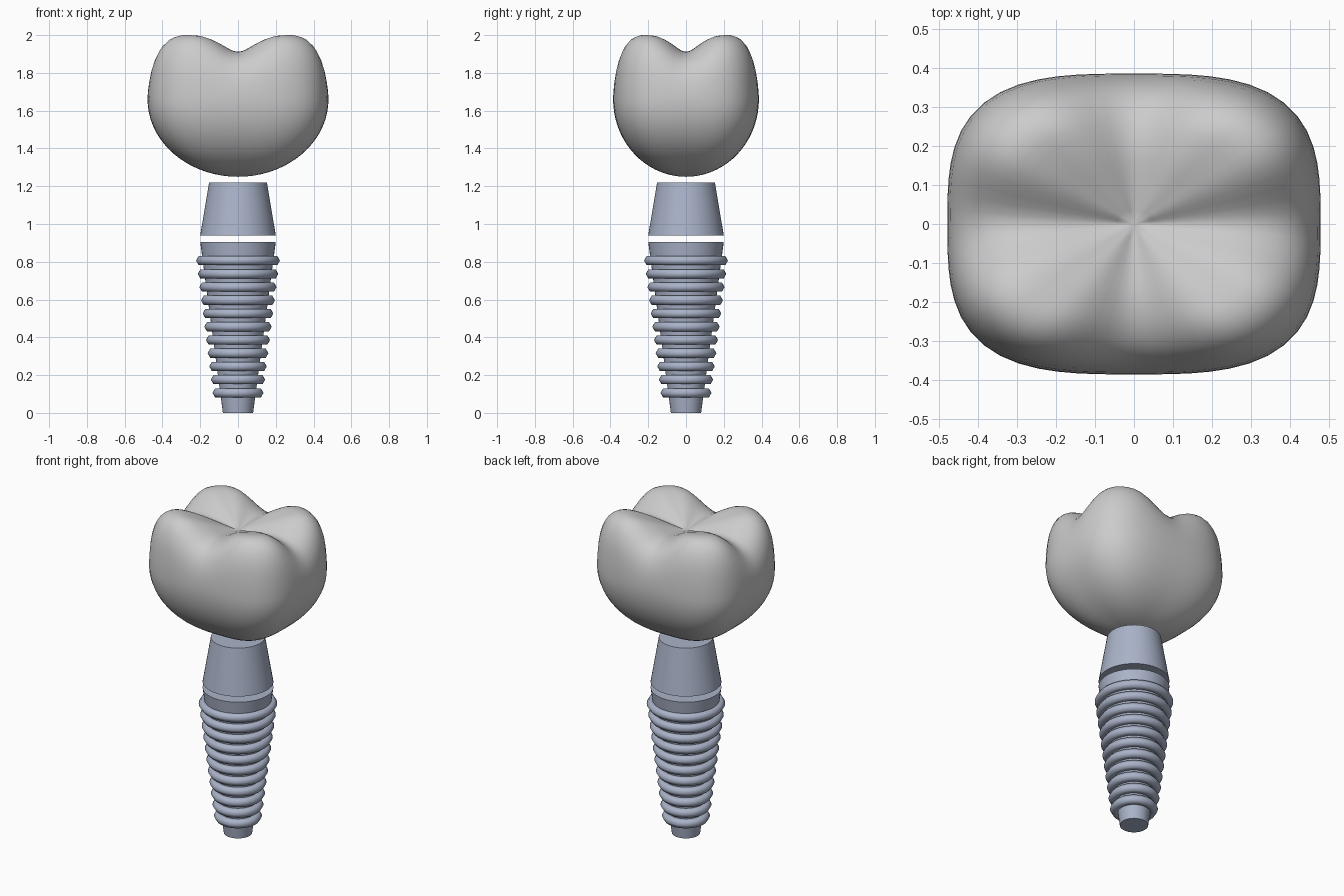
import bpy, bmesh, math

if "Cube" in bpy.data.objects:
    bpy.data.objects.remove(bpy.data.objects["Cube"])

def material(name, rgb):
    m = bpy.data.materials.new(name)
    m.diffuse_color = (*rgb, 1)
    m.use_nodes = True
    m.node_tree.nodes["Principled BSDF"].inputs["Base Color"].default_value = m.diffuse_color
    return m

METAL = material("implant_metal", (0.40, 0.45, 0.58))
ENAMEL = material("crown_enamel", (0.85, 0.85, 0.88))

def finish(obj, name, mat, angle):
    obj.name = name
    obj.data.materials.append(mat)
    bpy.ops.object.select_all(action='DESELECT')
    obj.select_set(True)
    bpy.context.view_layer.objects.active = obj
    bpy.ops.object.shade_smooth_by_angle(angle=math.radians(angle))
    return obj

def tapered(name, z0, z1, r0, r1):
    bpy.ops.mesh.primitive_cone_add(vertices=48, radius1=r0, radius2=r1,
                                    depth=z1 - z0, location=(0, 0, (z0 + z1) / 2))
    return finish(bpy.context.object, name, METAL, 30)

# Implant core and abutment, separated by a small gap
tapered("implant_core", 0, 0.905, 0.08, 0.2)
tapered("abutment", 0.94, 1.22, 0.2, 0.153)

# Eleven thread rings, widening upwards
for i in range(11):
    bpy.ops.mesh.primitive_torus_add(
        major_segments=48, minor_segments=6, minor_radius=0.028,
        major_radius=0.107 + 0.0087 * i, location=(0, 0, 0.106 + 0.07 * i))
    finish(bpy.context.object, f"thread_ring_{i + 1}", METAL, 65)

# Crown: rounded-rectangle sections, upper heights blended between
# a cusp (diagonal) profile and a groove (axis) profile, equator to pole
CZ, DROP, HX, HY, POWER = 1.66, 0.41, 0.479, 0.386, 3.2
CUSP = [1.55, 1.66, 1.85, 1.96, 2.0, 1.98, 1.935, 1.885, 1.835]
GROOVE = [1.55, 1.66, 1.77, 1.85, 1.895, 1.912, 1.902, 1.885, 1.87]

def spline(p, t):
    """Catmull-Rom through p[1:-1], t from 0 to 1."""
    u = t * (len(p) - 3)
    k = min(int(u), len(p) - 4)
    f = u - k
    a, b, c, d = p[k:k + 4]
    return b + 0.5 * f * (c - a + f * (2 * a - 5 * b + 4 * c - d
                                       + f * (3 * (b - c) + d - a)))

def crown_point(t, th):
    """t from -1 (bottom) through 0 (equator) to 1 (top centre)."""
    rho = math.cos(t * math.pi / 2)
    c, s = math.cos(th), math.sin(th)
    k = rho / (abs(c) ** POWER + abs(s) ** POWER) ** (1 / POWER)
    if t < 0:
        z = CZ + DROP * math.sin(t * math.pi / 2)
    else:
        w = 1 - abs(math.cos(2 * th)) ** 3
        z = w * spline(CUSP, t) + (1 - w) * spline(GROOVE, t)
    return (HX * k * c, HY * k * s, z)

SEG, HALF = 64, 18
bm = bmesh.new()
rings = [[bm.verts.new(crown_point(j / HALF, 2 * math.pi * i / SEG)) for i in range(SEG)]
         for j in range(1 - HALF, HALF)]
bottom = bm.verts.new((0, 0, CZ - DROP))
top = bm.verts.new((0, 0, CUSP[-2]))
for i in range(SEG):
    n = (i + 1) % SEG
    for a, b in zip(rings, rings[1:]):
        bm.faces.new((a[i], a[n], b[n], b[i]))
    bm.faces.new((bottom, rings[0][n], rings[0][i]))
    bm.faces.new((top, rings[-1][i], rings[-1][n]))
mesh = bpy.data.meshes.new("crown")
bm.to_mesh(mesh)
bm.free()
crown = bpy.data.objects.new("crown", mesh)
bpy.context.collection.objects.link(crown)
finish(crown, "crown", ENAMEL, 60)
